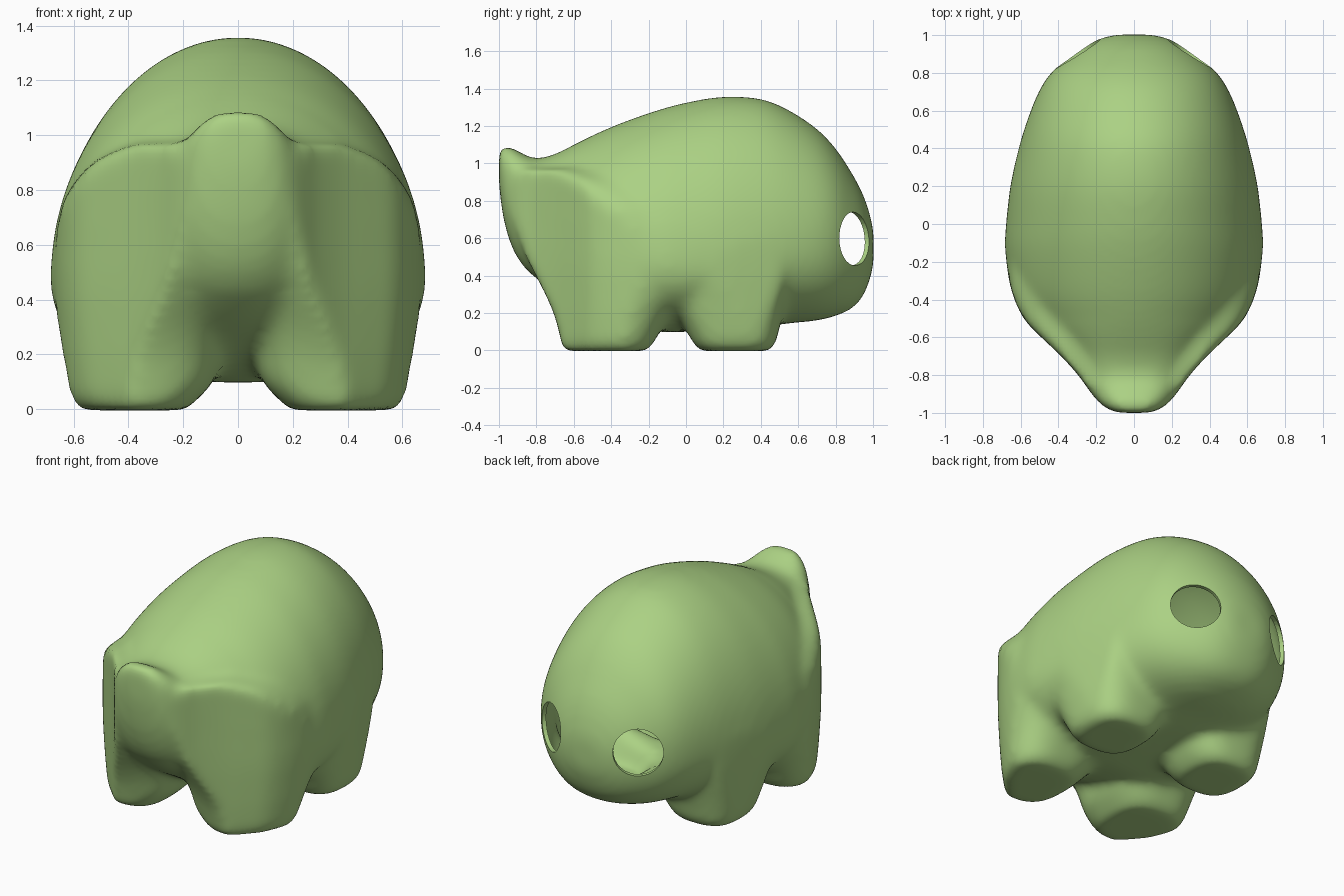
import bpy, bmesh, math
from mathutils import Vector

if "Cube" in bpy.data.objects:
    bpy.data.objects.remove(bpy.data.objects["Cube"])

green = bpy.data.materials.new("soft_green")
green.diffuse_color = (0.41, 0.64, 0.23, 1)
green.use_nodes = True
green.node_tree.nodes["Principled BSDF"].inputs["Base Color"].default_value = green.diffuse_color


def spow(v, e):
    return math.copysign(abs(v) ** e, v)


def lerp_table(t, table):
    """Piecewise linear lookup in (key, value) pairs."""
    if t <= table[0][0]:
        return table[0][1]
    for (a, u), (b, v) in zip(table, table[1:]):
        if t <= b:
            return u + (v - u) * (t - a) / (b - a)
    return table[-1][1]


def densify(rows, steps=4):
    """Smooth in-between rows with a Catmull-Rom spline."""
    out = []
    for i in range(len(rows) - 1):
        p0, p1, p2 = rows[max(i - 1, 0)], rows[i], rows[i + 1]
        p3 = rows[min(i + 2, len(rows) - 1)]
        for k in range(steps):
            t = k / steps
            out.append(tuple(
                0.5 * (2 * b + (c - a) * t + (2 * a - 5 * b + 4 * c - d) * t * t
                       + (3 * b - a - 3 * c + d) * t ** 3)
                for a, b, c, d in zip(p0, p1, p2, p3)))
    return out + [rows[-1]]


def loft(bm, rings):
    """Skin a list of equal-length point rings and cap both ends."""
    rows = [[bm.verts.new(p) for p in r] for r in rings]
    n = len(rows[0])
    for a, b in zip(rows, rows[1:]):
        for i in range(n):
            bm.faces.new((a[i], a[(i + 1) % n], b[(i + 1) % n], b[i]))
    bm.faces.new(rows[0])
    bm.faces.new(rows[-1])


def angles(n=96):
    return [2 * math.pi * i / n for i in range(n)]


def body_ring(y, hw, top, mid, bot):
    e_top = lerp_table(y, [(-0.8, 0.75), (-0.5, 1.0)])  # flatter lip
    pts = []
    for a in angles():
        s, c = math.sin(a), math.cos(a)
        if s >= 0:
            pts.append((hw * spow(c, e_top), y, mid + (top - mid) * spow(s, e_top)))
        else:
            pts.append((hw * spow(c, 0.85), y, mid + (mid - bot) * spow(s, 0.85)))
    return pts


# Trunk sections: y, half width, top, widest height, bottom
trunk = [
    (-1.00, .09, 1.075, 1.0, .88), (-.975, .15, 1.09, .93, .70),
    (-.93, .20, 1.085, .86, .55), (-.87, .245, 1.05, .78, .45),
    (-.80, .295, 1.025, .70, .385), (-.70, .385, 1.05, .62, .31),
    (-.60, .49, 1.10, .55, .25), (-.50, .585, 1.15, .52, .195),
    (-.35, .65, 1.215, .50, .14), (-.15, .682, 1.285, .48, .10),
    (0, .678, 1.325, .48, .10), (.20, .655, 1.357, .50, .11),
    (.40, .61, 1.345, .53, .125), (.55, .565, 1.285, .56, .145),
    (.70, .505, 1.185, .58, .16), (.80, .44, 1.08, .59, .185),
    (.88, .35, .96, .58, .22), (.94, .265, .85, .57, .28),
    (.98, .185, .74, .56, .37), (1.003, .10, .64, .55, .46),
]
outline = [(r[0], r[1]) for r in densify(trunk)]
# How far the side walls draw in toward the feet
wall = [(0, .89), (.04, .94), (.2, .97), (.4, .995), (.5, 1)]


def leg_ring(side, z, x0, x1, y0, y1):
    """Rounded column section kept inside the plan outline of the body."""
    pts = []
    for a in angles():
        x = (x0 + x1) / 2 + (x1 - x0) / 2 * spow(math.cos(a), 0.7)
        y = (y0 + y1) / 2 + (y1 - y0) / 2 * spow(math.sin(a), 0.7)
        limit = lerp_table(y, outline) * lerp_table(z, wall)
        pts.append((side * min(x, max(limit, x0 + 0.02)), y, z))
    return pts


# Leg sections: z, inner x, outer x, front y, back y
front_leg = [(-.004, .19, .585, -.64, -.22), (.03, .155, .61, -.668, -.18),
             (.10, .09, .628, -.68, -.14), (.20, .065, .645, -.71, -.08),
             (.30, .045, .665, -.755, -.01), (.40, .02, .675, -.81, .03),
             (.55, .0, .68, -.885, .05), (.75, .0, .645, -.935, .05),
             (.90, .0, .53, -.92, .0), (.97, .0, .38, -.88, -.2)]
rear_leg = [(-.004, .20, .54, .08, .44), (.03, .16, .58, .045, .475),
            (.10, .11, .60, .005, .495), (.20, .09, .62, -.05, .52),
            (.30, .08, .64, -.09, .545), (.40, .08, .66, -.12, .56),
            (.55, .10, .66, -.12, .56), (.70, .12, .60, -.10, .50)]

bm = bmesh.new()
loft(bm, [body_ring(*r) for r in densify(trunk)])
for side in (-1, 1):
    for leg in (front_leg, rear_leg):
        loft(bm, [leg_ring(side, *r) for r in densify(leg, 3)])
bmesh.ops.recalc_face_normals(bm, faces=bm.faces)
me = bpy.data.meshes.new("body")
bm.to_mesh(me)
bm.free()
body = bpy.data.objects.new("body", me)
bpy.context.collection.objects.link(body)
me.materials.append(green)

# Fuse trunk and legs, soften the joins, hollow the shell
rm = body.modifiers.new("fuse", 'REMESH')
rm.mode = 'VOXEL'
rm.voxel_size = 0.022
sm = body.modifiers.new("soften", 'SMOOTH')
sm.factor = 0.5
sm.iterations = 20
so = body.modifiers.new("hollow", 'SOLIDIFY')
so.thickness = 0.025
so.offset = -1

# Round openings either side of the rounded end
cutters = []
for side in (-1, 1):
    axis = Vector((side * 0.49, 0.872, 0))
    bpy.ops.mesh.primitive_cylinder_add(
        vertices=32, radius=0.143, depth=0.44,
        location=Vector((side * 0.30, 0.9, 0.597)),
        rotation=axis.to_track_quat('Z', 'Y').to_euler())
    cutter = bpy.context.object
    cutter.name = "hole_cutter"
    cutter.hide_render = True
    cutters.append(cutter)
    bo = body.modifiers.new("hole", 'BOOLEAN')
    bo.operation = 'DIFFERENCE'
    bo.solver = 'EXACT'
    bo.object = cutter

bpy.ops.object.select_all(action='DESELECT')
body.select_set(True)
bpy.context.view_layer.objects.active = body
for m in list(body.modifiers):
    bpy.ops.object.modifier_apply(modifier=m.name)
for c in cutters:
    bpy.data.objects.remove(c)
body.data.materials.clear()
body.data.materials.append(green)
bpy.ops.object.shade_smooth_by_angle(angle=math.radians(40))
